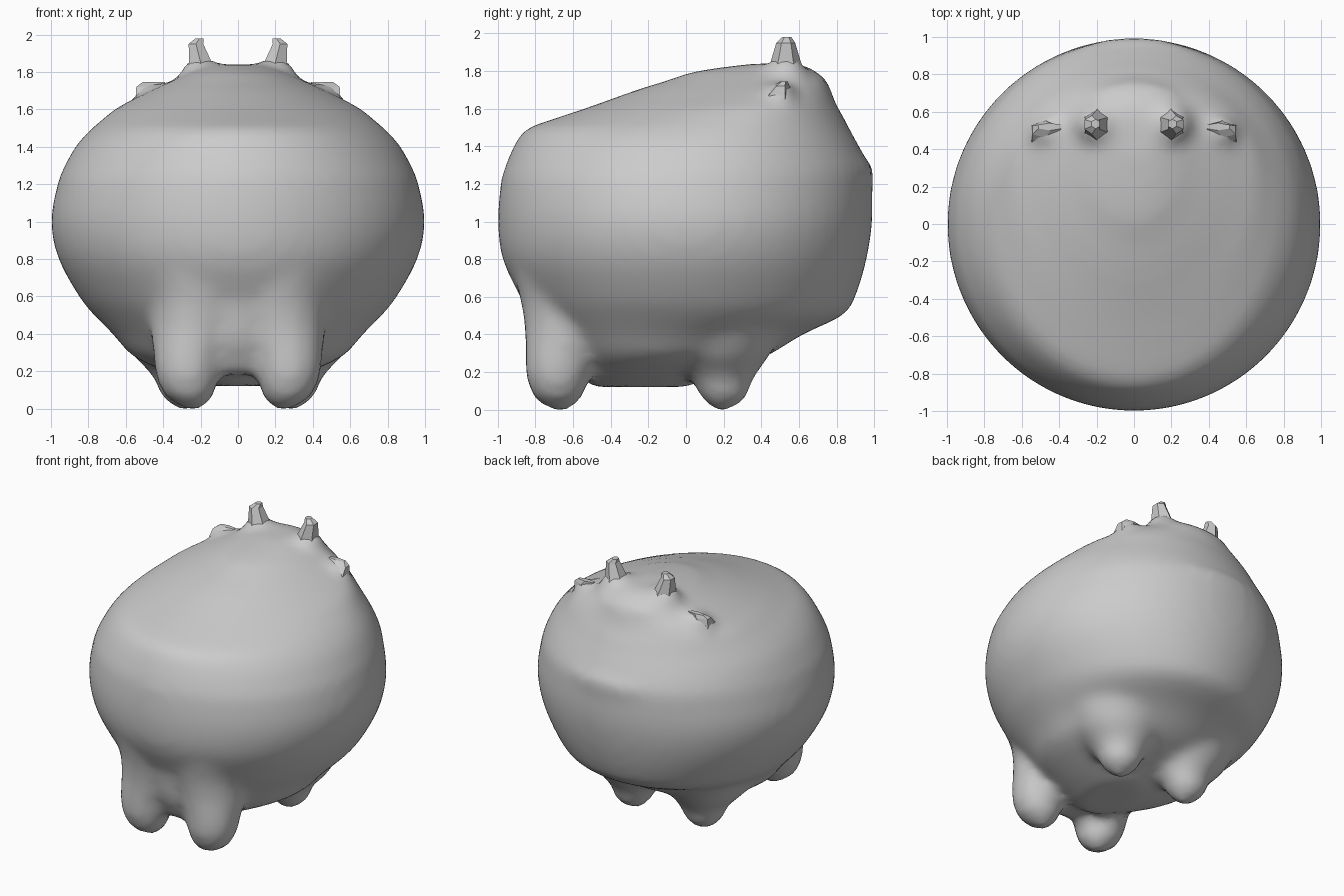
import bpy, bmesh
from math import sin, cos, pi


def smooth_rings(rings, steps):
    """Add in-between rings along a smooth curve."""
    out = []
    for k in range(len(rings) - 1):
        p = [rings[max(0, min(len(rings) - 1, k + o))] for o in (-1, 0, 1, 2)]
        for s in range(steps):
            t = s / steps
            out.append([0.5 * (2 * b + (c - a) * t + (2 * a - 5 * b + 4 * c - d) * t * t
                        + (3 * b - a - 3 * c + d) * t ** 3) for a, b, c, d in zip(*p)])
    return out + [rings[-1]]


def loft(bm, rings, sides, steps=1):
    """Stack egg-shaped rings: (z, centre x, half width, widest y, front y, back y)."""
    loops = []
    for z, cx, w, yc, y0, y1 in smooth_rings(rings, steps):
        loop = []
        for i in range(sides):
            a = 2 * pi * (i + 0.5) / sides
            d = (y1 - yc) if sin(a) > 0 else (yc - y0)
            loop.append(bm.verts.new((cx + w * cos(a), yc + d * sin(a), z)))
        loops.append(loop)
    for lo, hi in zip(loops, loops[1:]):
        for i in range(sides):
            j = (i + 1) % sides
            bm.faces.new((lo[i], lo[j], hi[j], hi[i]))
    bm.faces.new(loops[0][::-1])
    bm.faces.new(loops[-1])


def finish(bm, name):
    me = bpy.data.meshes.new(name)
    bm.normal_update()
    bm.to_mesh(me)
    bm.free()
    ob = bpy.data.objects.new(name, me)
    bpy.context.collection.objects.link(ob)
    return ob


def round_ring(z, x, y, r):
    return (z, x, r, y, y - r, y + r)


# Bulbous body
bm = bmesh.new()
loft(bm, [
    (0.12, 0, 0.16, -0.22, -0.50, 0.00),
    (0.18, 0, 0.34, -0.18, -0.56, 0.16),
    (0.28, 0, 0.56, -0.10, -0.64, 0.42),
    (0.40, 0, 0.67, -0.05, -0.74, 0.62),
    (0.50, 0, 0.77, 0.00, -0.82, 0.83),
    (0.60, 0, 0.85, 0.00, -0.88, 0.90),
    (0.80, 0, 0.96, 0.00, -0.975, 0.96),
    (1.00, 0, 1.00, 0.00, -1.00, 0.99),
    (1.20, 0, 0.965, 0.00, -0.985, 0.99),
    (1.28, 0, 0.935, 0.02, -0.965, 0.98),
    (1.40, 0, 0.87, 0.06, -0.915, 0.92),
    (1.49, 0, 0.79, 0.12, -0.85, 0.87),
    (1.55, 0, 0.72, 0.20, -0.69, 0.84),
    (1.60, 0, 0.66, 0.28, -0.54, 0.81),
    (1.65, 0, 0.57, 0.36, -0.40, 0.785),
    (1.70, 0, 0.47, 0.40, -0.26, 0.765),
    (1.75, 0, 0.36, 0.43, -0.10, 0.74),
    (1.80, 0, 0.25, 0.46, 0.06, 0.67),
    (1.84, 0, 0.14, 0.50, 0.36, 0.60),
], 64, 3)

# Flat lip across the back and the brow above it
loft(bm, [
    (1.08, 0, 0.20, 0.85, 0.75, 0.97),
    (1.20, 0, 0.38, 0.82, 0.75, 0.995),
    (1.28, 0, 0.40, 0.82, 0.75, 1.00),
    (1.34, 0, 0.26, 0.80, 0.70, 0.95),
], 24)
loft(bm, [
    (1.64, 0, 0.26, 0.62, 0.40, 0.79),
    (1.75, 0, 0.28, 0.60, 0.40, 0.755),
    (1.82, 0, 0.26, 0.53, 0.42, 0.66),
], 24)

# Four stubby legs flaring into the body
for s in (-1, 1):
    loft(bm, [
        round_ring(0.00, s * 0.24, -0.67, 0.05),
        round_ring(0.06, s * 0.26, -0.68, 0.125),
        round_ring(0.17, s * 0.27, -0.68, 0.17),
        round_ring(0.30, s * 0.26, -0.66, 0.195),
        round_ring(0.45, s * 0.22, -0.61, 0.25),
        round_ring(0.60, s * 0.19, -0.57, 0.315),
        round_ring(0.72, s * 0.17, -0.50, 0.42),
        round_ring(0.82, s * 0.12, -0.40, 0.56),
    ], 24, 2)
    loft(bm, [
        round_ring(0.00, s * 0.28, 0.19, 0.05),
        round_ring(0.07, s * 0.29, 0.20, 0.125),
        round_ring(0.17, s * 0.28, 0.19, 0.17),
        round_ring(0.28, s * 0.29, 0.17, 0.27),
        round_ring(0.42, s * 0.28, 0.15, 0.37),
    ], 24, 2)
    # Soft mounds that the horns and ears grow from
    loft(bm, [
        round_ring(1.72, s * 0.20, 0.53, 0.15),
        round_ring(1.80, s * 0.20, 0.53, 0.11),
        round_ring(1.87, s * 0.20, 0.53, 0.07),
    ], 16)
    loft(bm, [
        (1.56, s * 0.44, 0.17, 0.47, 0.32, 0.62),
        (1.67, s * 0.44, 0.12, 0.49, 0.38, 0.58),
        (1.74, s * 0.43, 0.09, 0.51, 0.46, 0.56),
    ], 16)

# Web of skin between the front legs
loft(bm, [
    (0.18, 0, 0.20, -0.62, -0.74, -0.40),
    (0.35, 0, 0.26, -0.62, -0.83, -0.40),
    (0.62, 0, 0.32, -0.60, -0.88, -0.40),
], 24)

# Fuse into one soft skin
body = finish(bm, "body_and_legs")
remesh = body.modifiers.new("fuse", 'REMESH')
remesh.mode = 'VOXEL'
remesh.voxel_size = 0.035
remesh.use_smooth_shade = True
soft = body.modifiers.new("soften", 'SMOOTH')
soft.factor = 0.5
soft.iterations = 8

# Faceted horns and low side ears
for side, s in (("right", 1), ("left", -1)):
    bm = bmesh.new()
    loft(bm, [
        (1.77, s * 0.19, 0.105, 0.53, 0.41, 0.64),
        (1.85, s * 0.20, 0.07, 0.53, 0.45, 0.61),
        (1.95, s * 0.225, 0.045, 0.535, 0.48, 0.58),
        (1.98, s * 0.205, 0.025, 0.535, 0.51, 0.56),
    ], 6)
    finish(bm, side + "_horn")
    bm = bmesh.new()
    loft(bm, [
        (1.60, s * 0.45, 0.12, 0.47, 0.37, 0.59),
        (1.67, s * 0.46, 0.10, 0.48, 0.40, 0.57),
        (1.72, s * 0.47, 0.085, 0.50, 0.46, 0.55),
        (1.745, s * 0.45, 0.07, 0.52, 0.50, 0.54),
    ], 6)
    finish(bm, side + "_ear")
